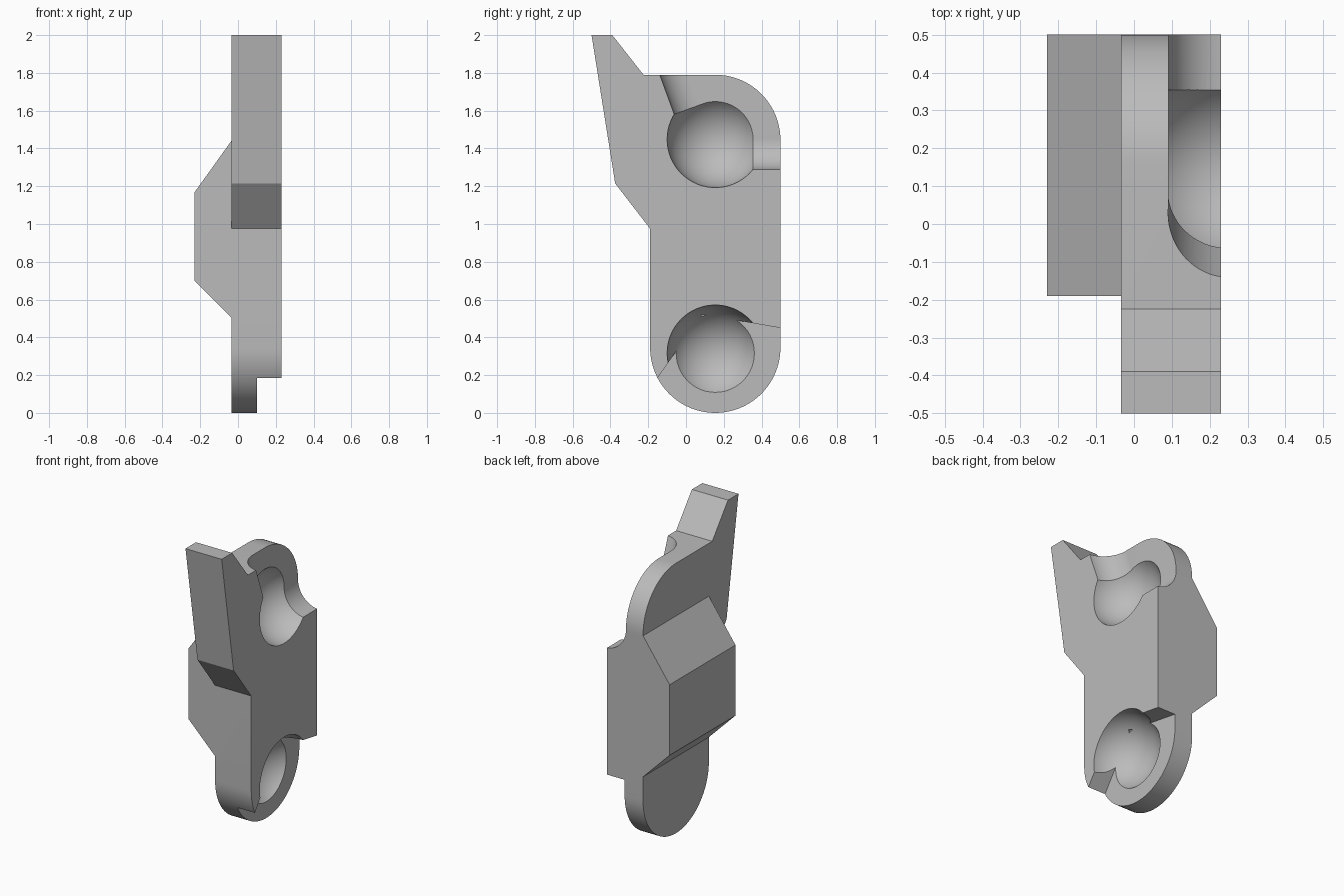
import bpy
import bmesh
from math import sin, cos, pi, radians
from mathutils import Vector, Matrix

if "Cube" in bpy.data.objects:
    bpy.data.objects.remove(bpy.data.objects["Cube"], do_unlink=True)

grey = bpy.data.materials.new("plain grey")
grey.use_nodes = True
grey.diffuse_color = (0.5, 0.5, 0.5, 1)
grey.node_tree.nodes["Principled BSDF"].inputs["Base Color"].default_value = (0.5, 0.5, 0.5, 1)


def finish(name, bm):
    bmesh.ops.recalc_face_normals(bm, faces=bm.faces)
    mesh = bpy.data.meshes.new(name)
    bm.to_mesh(mesh)
    bm.free()
    mesh.materials.append(grey)
    obj = bpy.data.objects.new(name, mesh)
    bpy.context.collection.objects.link(obj)
    return obj


def prism(name, points, offset):
    """Extrude a closed 3D outline along an offset."""
    bm = bmesh.new()
    face = bm.faces.new([bm.verts.new(p) for p in points])
    new = bmesh.ops.extrude_face_region(bm, geom=[face])["geom"]
    verts = [v for v in new if isinstance(v, bmesh.types.BMVert)]
    bmesh.ops.translate(bm, verts=verts, vec=offset)
    return finish(name, bm)


def side_prism(name, outline, x0, x1):
    return prism(name, [(x0, y, z) for y, z in outline], (x1 - x0, 0, 0))


def rod(name, start, direction, radius, length):
    direction = Vector(direction).normalized()
    # Local x stays on world x so the deepest edge lies on the channel floor
    side = Vector((1, 0, 0))
    turn = Matrix((side, direction.cross(side), direction)).transposed().to_4x4()
    bm = bmesh.new()
    bmesh.ops.create_cone(bm, cap_ends=True, segments=64, radius1=radius, radius2=radius,
                          depth=length, matrix=Matrix.Translation((0, 0, length / 2)))
    bmesh.ops.transform(bm, verts=bm.verts, matrix=Matrix.Translation(start) @ turn)
    return finish(name, bm)


def ball(name, centre, radius):
    bm = bmesh.new()
    bmesh.ops.create_uvsphere(bm, u_segments=64, v_segments=32, radius=radius,
                              matrix=Matrix.Translation(centre))
    return finish(name, bm)


def combine(target, tool, operation):
    tool.hide_render = True
    mod = target.modifiers.new(tool.name, "BOOLEAN")
    mod.object, mod.operation, mod.solver = tool, operation, "EXACT"
    bpy.context.view_layer.objects.active = target
    bpy.ops.object.modifier_apply(modifier=mod.name)
    bpy.data.objects.remove(tool, do_unlink=True)


def arc(cy, cz, r, a0, a1, n):
    angles = [radians(a0 + (a1 - a0) * i / n) for i in range(n + 1)]
    return [(cy + r * cos(a), cz + r * sin(a)) for a in angles]


# Plate with pointed prow and rounded ends
mid, end_r = 0.155, 0.345
outline = [(-0.375, 1.215), (-0.5, 2), (-0.39, 2), (-0.225, 1.79)]
outline += arc(mid, 1.445, end_r, 90, 0, 20)
outline += arc(mid, 0.345, end_r, 0, -180, 40)
outline += [(-0.19, 0.975)]
plate = side_prism("link_plate", outline, -0.035, 0.23)

# Bevelled block on the other side
block = [(-0.02, 0.505), (-0.035, 0.505), (-0.23, 0.7),
         (-0.23, 1.168), (-0.035, 1.44), (-0.02, 1.44)]
combine(plate, prism("side_block", [(x, -0.19, z) for x, z in block], (0, 0.69, 0)), "UNION")

# Pin hole
combine(plate, rod("pin_hole", (-0.5, mid, 0.883), (1, 0, 0), 0.095, 1), "DIFFERENCE")

# Ball sockets
upper = Vector((0.25, mid, 1.448))
lower = Vector((0.25, mid, 0.316))
for label, centre in (("upper_socket", upper), ("lower_socket", lower)):
    combine(plate, ball(label, centre, 0.256), "DIFFERENCE")

# Upper recess: a fan between two rounded channels
tilt = Vector((0, -0.344, 0.939))
tip = upper + tilt * 0.8
fan = [(upper.y, upper.z), (tip.y, tip.z), (0.9, tip.z), (0.9, upper.z)]
combine(plate, side_prism("upper_recess", fan, 0.0905, 0.5), "DIFFERENCE")
for label, way in (("back_channel", (0, 1, 0)), ("top_channel", tilt)):
    combine(plate, rod(label, upper, way, 0.16, 0.8), "DIFFERENCE")

# Lower recess: a straight wedge
wedge = [(0.085, 0.522), (0.9, 0.38), (0.9, -0.3), (-0.49, -0.3)]
combine(plate, side_prism("lower_recess", wedge, 0.1, 0.5), "DIFFERENCE")

# Smooth curved walls, keep edges crisp
bpy.ops.object.select_all(action="DESELECT")
plate.select_set(True)
bpy.context.view_layer.objects.active = plate
bpy.ops.object.shade_smooth_by_angle(angle=radians(20))
